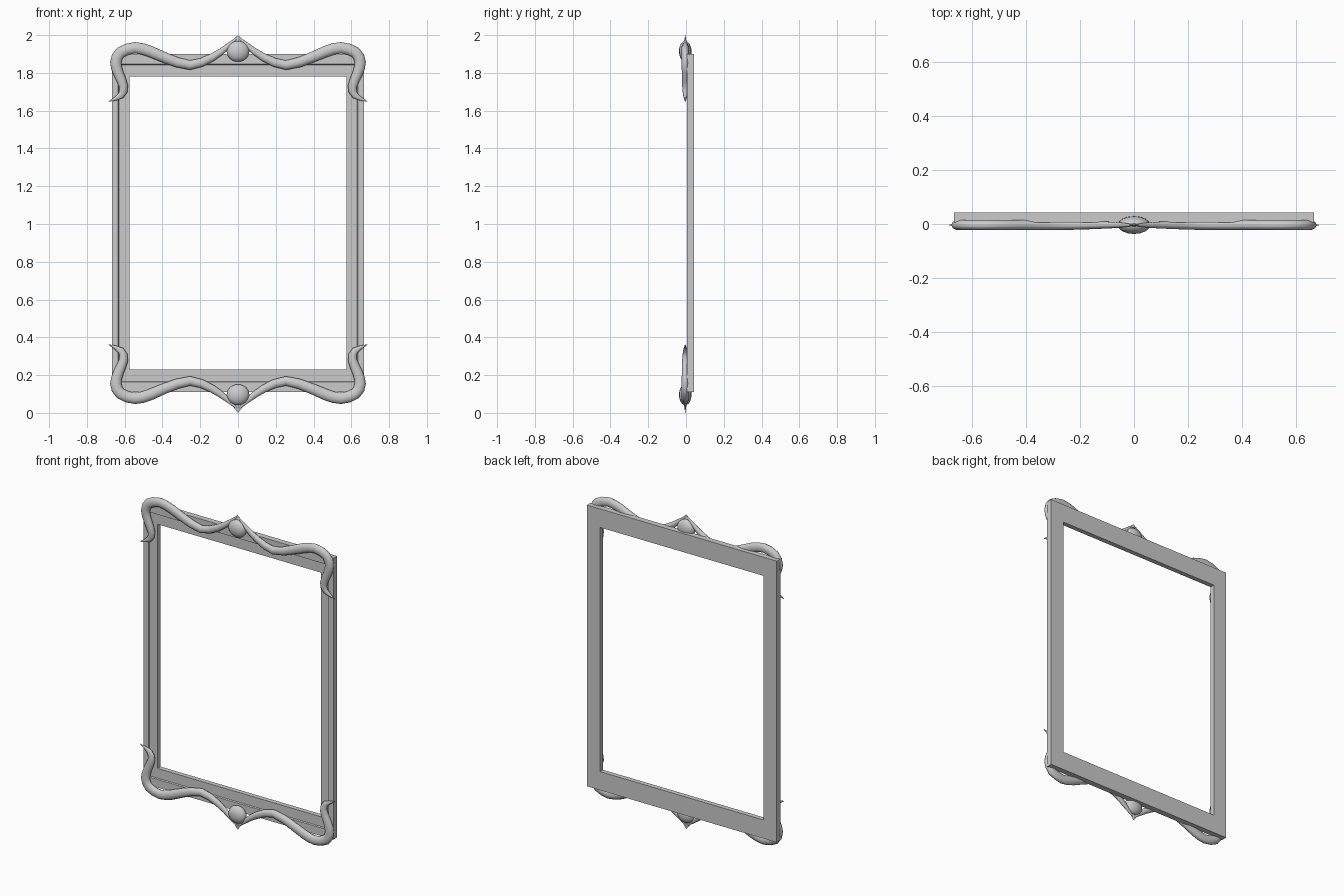
import bpy, bmesh, math
from mathutils import Vector

if "Cube" in bpy.data.objects:
    bpy.data.objects.remove(bpy.data.objects["Cube"])

MID_Z = 1.005   # mirror height between crest and base ornaments
ORN_Y = -0.004


def finish(bm, name, smooth=None):
    bmesh.ops.remove_doubles(bm, verts=bm.verts, dist=1e-5)
    bmesh.ops.recalc_face_normals(bm, faces=bm.faces)
    me = bpy.data.meshes.new(name)
    bm.to_mesh(me)
    bm.free()
    ob = bpy.data.objects.new(name, me)
    bpy.context.collection.objects.link(ob)
    if smooth:
        bpy.ops.object.select_all(action='DESELECT')
        ob.select_set(True)
        bpy.context.view_layer.objects.active = ob
        bpy.ops.object.shade_smooth_by_angle(angle=math.radians(smooth))
    return ob


def bridge(bm, rings, closed=False):
    n = len(rings[0])
    pairs = list(zip(rings, rings[1:]))
    if closed:
        pairs.append((rings[-1], rings[0]))
    for a, b in pairs:
        for i in range(n):
            j = (i + 1) % n
            bm.faces.new((a[i], a[j], b[j], b[i]))


# Rectangular frame: nested rectangles (half width, half height, y)
bm = bmesh.new()
loops = [(0.667, 0.894, 0.042), (0.667, 0.894, 0.005), (0.634, 0.842, 0.005),
         (0.630, 0.838, 0.012), (0.575, 0.776, 0.012), (0.575, 0.776, 0.042)]
rings = [[bm.verts.new((sx * w, y, MID_Z + sz * h))
          for sx, sz in ((-1, -1), (1, -1), (1, 1), (-1, 1))] for w, h, y in loops]
bridge(bm, rings, closed=True)
finish(bm, "frame")

# Scrolling ornament path: x, z, half width in front view, half depth
PATH = [(0.0, 1.992, .003, .002), (.053, 1.942, .014, .010), (.137, 1.882, .021, .015),
        (.254, 1.841, .025, .019), (.386, 1.880, .028, .020), (.466, 1.914, .030, .020),
        (.545, 1.933, .030, .020), (.622, 1.908, .030, .020), (.647, 1.855, .030, .020),
        (.632, 1.795, .027, .019), (.606, 1.730, .024, .017), (.620, 1.680, .018, .011),
        (.686, 1.648, .001, .001)]


def catmull(pts, steps):
    pts = [Vector(p) for p in pts]
    ext = [2 * pts[0] - pts[1]] + pts + [2 * pts[-1] - pts[-2]]
    out = []
    for i in range(1, len(ext) - 2):
        a, b, c, d = ext[i - 1:i + 3]
        for s in range(steps):
            t = s / steps
            out.append(0.5 * (2 * b + (c - a) * t + (2 * a - 5 * b + 4 * c - d) * t * t
                              + (3 * b - a - 3 * c + d) * t ** 3))
    return out + [pts[-1]]


def scroll(name, sx, flip, sides=10):
    bm = bmesh.new()
    pts = catmull(PATH, 2)
    rings = []
    for i, p in enumerate(pts):
        t = pts[min(i + 1, len(pts) - 1)] - pts[max(i - 1, 0)]
        n = Vector((-t.y, t.x)).normalized()
        ring = []
        for k in range(sides):
            a = math.tau * k / sides
            x = p.x + n.x * p.z * math.cos(a)
            z = p.y + n.y * p.z * math.cos(a)
            ring.append(bm.verts.new((sx * x, ORN_Y + p.w * math.sin(a),
                                      2 * MID_Z - z if flip else z)))
        rings.append(ring)
    bridge(bm, rings)
    bm.faces.new(rings[0])
    bm.faces.new(rings[-1])
    finish(bm, name, 60)


def point(name, flip):
    # Thin spike where the two scrolls meet
    bm = bmesh.new()
    tip, base = (0.0, 1.972) if flip else (2.0, 1.972)
    if flip:
        base = 2 * MID_Z - base
    ring = [bm.verts.new((x, ORN_Y + y, base))
            for x, y in ((-.03, 0), (0, -.006), (.03, 0), (0, .006))]
    apex = bm.verts.new((0, ORN_Y, tip))
    for i in range(4):
        bm.faces.new((ring[i], ring[(i + 1) % 4], apex))
    bm.faces.new(ring)
    finish(bm, name)


def ball(name, z):
    bm = bmesh.new()
    bmesh.ops.create_uvsphere(bm, u_segments=16, v_segments=12, radius=1)
    for v in bm.verts:
        v.co = Vector((v.co.x * .060, ORN_Y + v.co.y * .033, z + v.co.z * .055))
    finish(bm, name, 60)


# Crest at the top, mirrored base at the bottom
for place, flip in (("top", False), ("bottom", True)):
    for side, sx in (("left", -1), ("right", 1)):
        scroll(f"{place}_scroll_{side}", sx, flip)
    point(f"{place}_point", flip)
    ball(f"{place}_ball", 2 * MID_Z - 1.914 if flip else 1.914)
